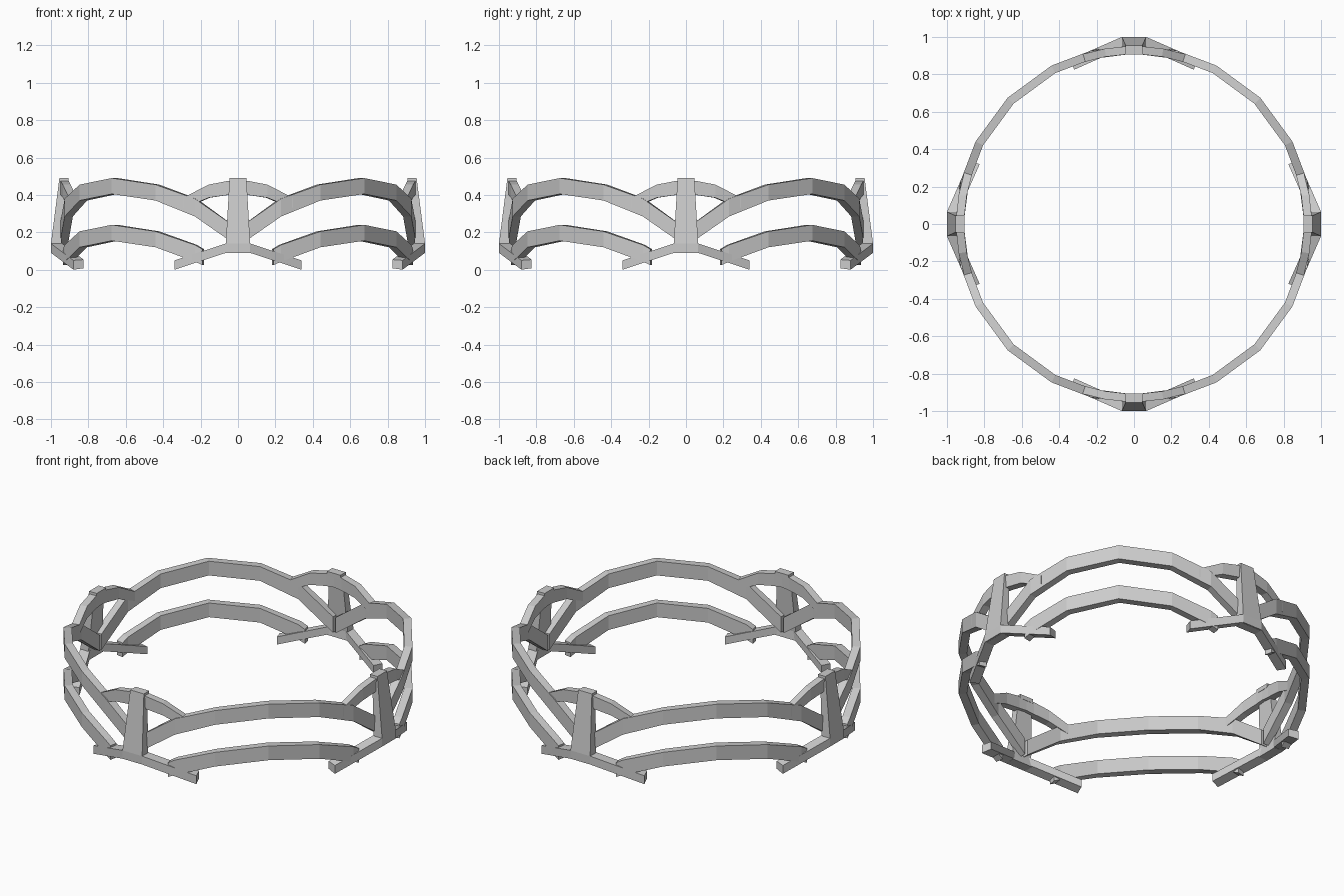
import bpy, bmesh
from math import sin, cos, pi, radians

if "Cube" in bpy.data.objects:
    bpy.data.objects.remove(bpy.data.objects["Cube"])


def loft(name, sections):
    """Closed bar through a list of four-cornered sections."""
    bm = bmesh.new()
    rings = [[bm.verts.new(p) for p in s] for s in sections]
    for a, b in zip(rings, rings[1:]):
        for i in range(4):
            j = (i + 1) % 4
            bm.faces.new((a[i], a[j], b[j], b[i]))
    bm.faces.new(rings[0])
    bm.faces.new(rings[-1][::-1])
    bmesh.ops.recalc_face_normals(bm, faces=bm.faces)
    me = bpy.data.meshes.new(name)
    bm.to_mesh(me)
    bm.free()
    ob = bpy.data.objects.new(name, me)
    bpy.context.collection.objects.link(ob)
    return ob


def band(name, half, r_out, r_in, turn):
    """Arched strip mirrored about its peak: rows of (degrees, top z, bottom z)."""
    rows = [(-a, t, b) for a, t, b in reversed(half[1:])] + half
    secs = []
    for a, t, b in rows:
        g = radians(a) + turn
        c, s = cos(g), sin(g)
        secs.append([(r_out * c, r_out * s, t), (r_in * c, r_in * s, t),
                     (r_in * c, r_in * s, b), (r_out * c, r_out * s, b)])
    loft(name, secs)


UPPER = [(0, .49, .405), (17.5, .455, .37), (31, .38, .285), (44.5, .225, .13)]
LOWER = [(0, .24, .155), (17.5, .205, .12), (31, .133, .043), (33.5, .11, .025)]
SMALL = [(0, .48, .405), (3.2, .475, .40), (9.5, .455, .385), (18, .385, .33)]

for k in range(4):
    turn = k * pi / 2
    # long arched bands between posts
    band("upper_band", UPPER, .955, .91, turn + pi / 4)
    band("lower_band", LOWER, .955, .91, turn + pi / 4)
    # short arch behind each post
    band("small_arch", SMALL, .95, .907, turn)

    # tapered post: half width, outer r, inner r, z
    def post(name, rows):
        ob = loft(name, [[(ro, -w, z), (ro, w, z), (ri, w, z), (ri, -w, z)]
                         for w, ro, ri, z in rows])
        ob.rotation_euler.z = turn

    post("post", [(.067, .992, .94, .09), (.065, 1.0, .945, .14),
                  (.045, .955, .92, .49)])
    post("post_cap", [(.046, .958, .905, .465), (.045, .955, .905, .49)])

    # splayed feet: tangent out, tangent in, outer r, inner r, top z, bottom z
    for s in (-1, 1):
        rows = [(0, 0, 1.0, .945, .14, .09), (.065, .05, 1.0, .945, .14, .09),
                (.34, .32, .88, .825, .05, 0)]
        ob = loft("foot", [[(ro, s * to, t), (ri, s * ti, t + .004),
                            (ri, s * ti, b + .008), (ro, s * to, b)]
                           for to, ti, ro, ri, t, b in rows])
        ob.rotation_euler.z = turn
